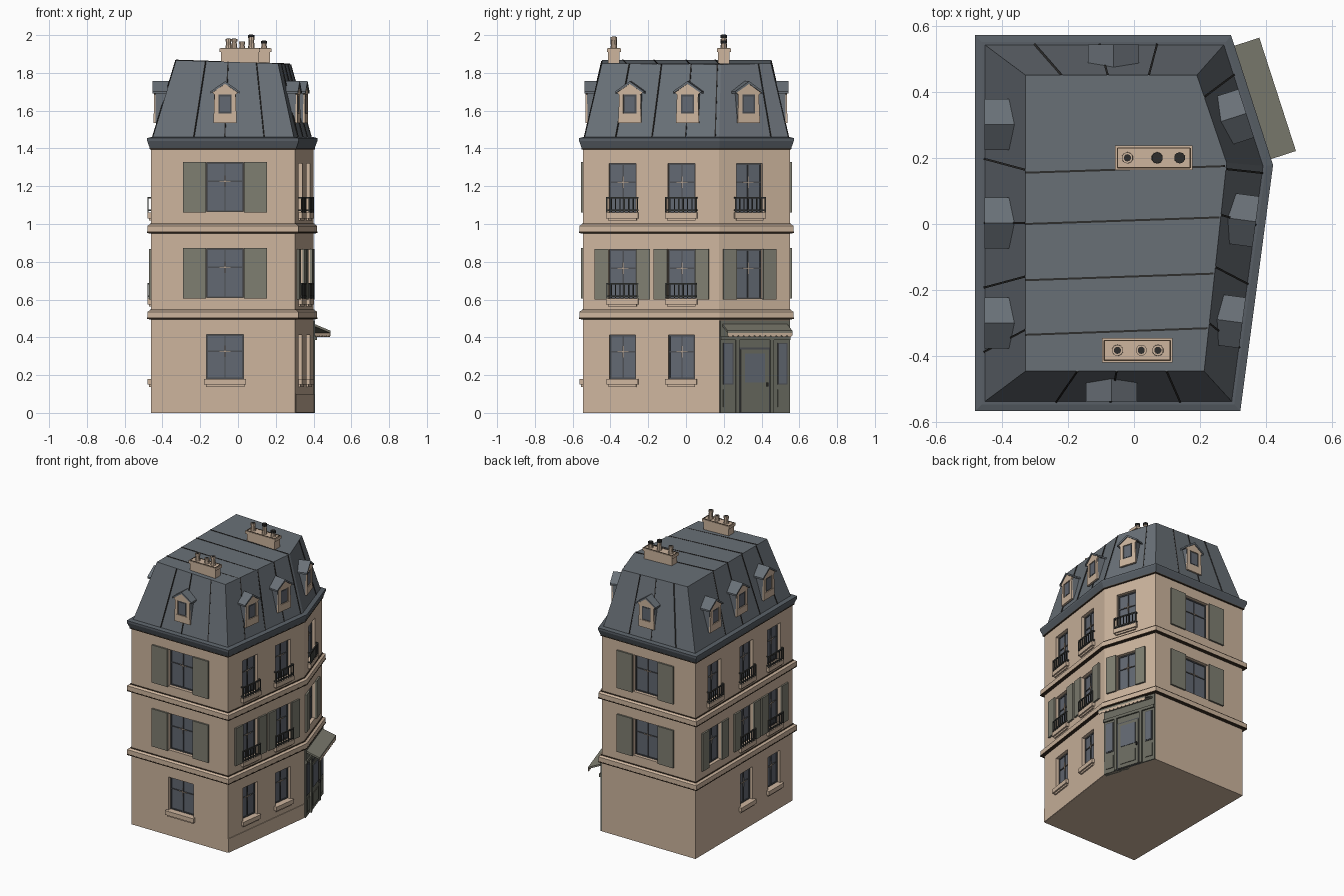
import bpy, bmesh, math
from mathutils import Vector, Matrix

if "Cube" in bpy.data.objects:
    bpy.data.objects.remove(bpy.data.objects["Cube"])

def srgb(r, g, b):
    f = lambda c: (c / 255 / 12.92) if c < 10 else ((c / 255 + 0.055) / 1.055) ** 2.4
    return (f(r), f(g), f(b), 1)

MATS = {}
for n, c in {"stone": (205, 181, 158), "slate": (105, 112, 119), "eave_slate": (88, 95, 102),
             "glass": (98, 104, 114), "shutter_green": (127, 126, 113), "shop_green": (106, 107, 96),
             "iron": (46, 45, 44), "rail_grey": (64, 65, 62), "frame_grey": (76, 79, 83),
             "dark_brown": (62, 50, 38)}.items():
    MATS[n] = bpy.data.materials.new(n)
    MATS[n].diffuse_color = srgb(*c)

# every part collects its pieces in one bmesh
PARTS = {}
def part(name, mat):
    return PARTS.setdefault(name, (bmesh.new(), mat))[0]

def box(bm, M, x0, x1, y0, y1, z0, z1):
    T = Matrix.Translation(((x0 + x1) / 2, (y0 + y1) / 2, (z0 + z1) / 2))
    S = Matrix.Diagonal((x1 - x0, y1 - y0, z1 - z0, 1))
    bmesh.ops.create_cube(bm, size=1, matrix=M @ T @ S)

def loft(bm, rings):
    vs = [[bm.verts.new(p) for p in r] for r in rings]
    n = len(vs[0])
    for a, b in zip(vs, vs[1:]):
        for i in range(n):
            bm.faces.new((a[i], a[(i + 1) % n], b[(i + 1) % n], b[i]))
    bm.faces.new(vs[0][::-1])
    bm.faces.new(vs[-1])

def prism(bm, M, profile, y0, y1):
    """Extrude an x-z profile along local y."""
    loft(bm, [[M @ Vector((x, y, z)) for x, z in profile] for y in (y0, y1)])

def bar(bm, p, q, w):
    d = Vector(q) - Vector(p)
    M = Matrix.Translation((Vector(p) + Vector(q)) / 2) @ d.to_track_quat('Z', 'Y').to_matrix().to_4x4()
    box(bm, M, -w / 2, w / 2, -w / 2, w / 2, -d.length / 2, d.length / 2)

# footprint, counter-clockwise: front, right, corner, back, left walls
FOOT = [Vector(p) for p in ((-.46, -.545), (.303, -.545), (.399, .176), (.278, .55), (-.46, .55))]
FRONT, RIGHT, CORNER, BACK, LEFT = range(5)

def grown(d, z):
    out = []
    for i, p in enumerate(FOOT):
        a, b = (p - FOOT[i - 1]).normalized(), (FOOT[(i + 1) % 5] - p).normalized()
        na, nb = Vector((a.y, -a.x)), Vector((b.y, -b.x))
        m = (na + nb).normalized()
        out.append((p + m * d / m.dot(na)).to_3d() + Vector((0, 0, z)))
    return out

def frame(wall, t):
    """Matrix on a wall: x along it, y inward, z up."""
    a, b = FOOT[wall], FOOT[(wall + 1) % 5]
    p, u = a.lerp(b, t), (b - a).normalized()
    return Matrix(((u.x, -u.y, 0, p.x), (u.y, u.x, 0, p.y), (0, 0, 1, 0), (0, 0, 0, 1)))

# walls, plinth, string courses with dark undersides, eaves
loft(part("walls", "stone"), [grown(0, 0), grown(0, 1.42)])
box(part("plinth", "stone"), frame(RIGHT, .5), -.363, .363, -.004, .01, .001, .1)
for z in (.5, .955):
    loft(part("string_courses", "stone"),
         [grown(.008, z), grown(.02, z + .004), grown(.02, z + .035), grown(.004, z + .045)])
    loft(part("course_undersides", "dark_brown"), [grown(.004, z - .005), grown(.021, z - .003), grown(.021, z + .004)])
    loft(part("course_tops", "dark_brown"), [grown(.006, z + .043), grown(.006, z + .048)])
loft(part("eaves", "eave_slate"), [grown(.006, 1.40), grown(.01, 1.41), grown(.021, 1.44), grown(.021, 1.455), grown(.0, 1.46)])
loft(part("eaves_underside", "dark_brown"), [grown(.002, 1.394), grown(.008, 1.396), grown(.008, 1.402)])

def window(wall, t, z0, z1, hw, shutter=0, balcony=False, sill=False):
    M = frame(wall, t)
    box(part("cutter", "stone"), M, -hw, hw, -.05, .035, z0, z1)
    box(part("window_glass", "glass"), M, -hw, hw, .028, .04, z0, z1)
    fr, w, zm = part("window_frames", "frame_grey"), .007, z0 + (z1 - z0) * .62
    for x in (-hw + w / 2, 0, hw - w / 2):
        box(fr, M, x - w / 2, x + w / 2, .022, .03, z0, z1)
    for z in (z0 + w / 2, zm, z1 - w / 2):
        box(fr, M, -hw, hw, .023, .03, z - w / 2, z + w / 2)
    # pale fittings where the glazing bars cross
    box(part("bar_crossings", "stone"), M, -.03, .03, .02, .024, zm - .002, zm + .002)
    box(part("bar_crossings", "stone"), M, -.002, .002, .02, .024, zm - .03, zm + .03)
    if shutter:
        for s in (-1, 1):
            a, b = sorted((s * (hw + .002), s * shutter))
            box(part("shutters", "shutter_green"), M, a, b, -.012, .002, z0 - .005, z1 + .003)
    if sill or balcony:
        e = hw + .014
        box(part("sills", "stone"), M, -e, e, -.02, .01, z0 - .03, z0)
        box(part("sills", "stone"), M, -e + .01, e - .01, -.01, .01, z0 - .042, z0 - .03)
    if balcony:
        r, e, d, zt = part("balcony_rails", "rail_grey"), hw + .01, -.016, z0 + .078
        for z in (z0 + .012, zt):
            box(r, M, -e, e, d - .004, d + .004, z - .004, z + .004)
            for s in (-e, e):
                box(r, M, s - .004, s + .004, d, 0, z - .004, z + .004)
        for i in range(8):
            x = -e + 2 * e * i / 7
            box(r, M, x - .003, x + .003, d - .003, d + .003, z0, zt)

# gable-end windows
for wall, t in ((FRONT, .513), (BACK, .469)):
    window(wall, t, 1.065, 1.325, .098, .222)
    window(wall, t, .61, .87, .098, .222)
window(FRONT, .513, .18, .415, .098, sill=True)
# long-side windows
for wall, t, end in ((RIGHT, .29, 0), (RIGHT, .722, 0), (CORNER, .427, 1),
                     (LEFT, .808, 0), (LEFT, .525, 0), (LEFT, .196, 1)):
    window(wall, t, 1.06, 1.32, .072, balcony=True)
    window(wall, t, .605, .865, .072, .147, balcony=not end)
    if not end:
        window(wall, t, .18, .412, .07, sill=True)

# shopfront on the corner wall
M = frame(CORNER, .5)
sh, gl = part("shopfront", "shop_green"), part("shop_glass", "glass")
box(sh, M, -.194, .194, -.01, .02, 0, .49)
box(sh, M, -.194, .194, -.02, 0, .385, .405)
for x0, x1 in ((-.178, -.122), (.125, .178)):
    box(part("shop_frames", "frame_grey"), M, x0, x1, -.014, 0, .15, .37)
    box(gl, M, x0 + .006, x1 - .006, -.017, 0, .156, .364)
    box(part("shop_panels", "shop_green"), M, x0, x1, -.015, 0, .03, .125)
for x in (-.1, .092):
    box(sh, M, x - .01, x + .01, -.022, 0, 0, .385)
box(part("door_frame", "frame_grey"), M, -.09, .082, -.013, 0, 0, .345)
box(part("door", "shop_green"), M, -.082, .074, -.018, 0, .004, .335)
box(gl, M, -.06, .052, -.021, 0, .16, .315)
box(part("door_panel", "shop_green"), M, -.06, .052, -.022, 0, .03, .12)
box(part("door_handle", "iron"), M, .06, .068, -.03, 0, .14, .16)

# awning with scalloped valance
OUT = -.1
side = lambda x: [M @ Vector((x, y, z)) for y, z in ((0, .462), (0, .475), (OUT, .435), (OUT, .422))]
loft(part("awning", "shutter_green"), [side(-.182), side(.178)])
for i in range(12):
    w = .36 / 12
    x = -.182 + i * w
    prism(part("awning_valance", "stone"), M,
          [(x, .424), (x, .411), (x + w * .25, .402), (x + w * .75, .402), (x + w, .411), (x + w, .424)], OUT, OUT + .004)

# mansard roof with standing seams
base = grown(-.006, 1.45)
top = [Vector(p) for p in ((-.328, -.445, 1.867), (.212, -.445, 1.85), (.28, .185, 1.845),
                           (.19, .45, 1.85), (-.328, .45, 1.867))]
loft(part("mansard_roof", "slate"), [base, top])
seams = part("roof_seams", "iron")
for i, ts in ((FRONT, (.29, .51, .79)), (RIGHT, (.23, .5, .75, .97)), (CORNER, (.75,)),
              (BACK, (.28, .52, .79)), (LEFT, (.32, .5, .68, .86))):
    for t in ts:
        j = (i + 1) % 5
        bar(seams, base[i].lerp(base[j], t), top[i].lerp(top[j], t), .006)
for y, xr in ((-.325, .222), (-.16, .24), (.01, .258), (.165, .275)):
    bar(seams, (-.328, y - .01, 1.867), (xr, y + .01, 1.847), .006)

# dormers
for wall, t in ((FRONT, .513), (BACK, .46), (RIGHT, .34), (RIGHT, .764), (CORNER, .43),
                (LEFT, .228), (LEFT, .5), (LEFT, .776)):
    M = frame(wall, t) @ Matrix.Translation((0, .012, 0))
    prism(part("dormer_bodies", "slate"), M, [(-.058, 1.535), (.058, 1.535), (.058, 1.70), (0, 1.74), (-.058, 1.70)], .01, .1)
    f = part("dormer_fronts", "stone")
    for s in (-1, 1):
        prism(f, M, [(s * .035, 1.58), (s * .06, 1.58), (s * .056, 1.69), (s * .035, 1.69)][::s], .002, .012)
        prism(part("dormer_roofs", "slate"), M,
              [(0, 1.742), (s * .077, 1.69), (s * .077, 1.702), (0, 1.756)][::s], -.004, .1)
    prism(f, M, [(-.062, 1.535), (.062, 1.535), (.06, 1.585), (-.06, 1.585)], .001, .012)
    prism(f, M, [(-.057, 1.685), (.057, 1.685), (.068, 1.695), (0, 1.742), (-.068, 1.695)], .002, .012)
    box(part("dormer_frames", "frame_grey"), M, -.035, .035, .007, .016, 1.585, 1.685)
    box(part("dormer_glass", "glass"), M, -.026, .026, .005, .016, 1.595, 1.675)

# chimneys with dark rims, pots with dark mouths
I = Matrix.Identity(4)
def cone(bm, x, y, r1, r2, z0, z1):
    bmesh.ops.create_cone(bm, cap_ends=True, segments=10, radius1=r1, radius2=r2, depth=z1 - z0,
                          matrix=Matrix.Translation((x, y, (z0 + z1) / 2)))
for x0, x1, y, pots in ((-.05, .17, .2, ((-.02, 1.965), (.07, 1.985), (.138, 1.955))),
                        (-.09, .11, -.382, ((-.05, 1.965), (.022, 1.95), (.072, 1.975)))):
    box(part("chimneys", "stone"), I, x0, x1, y - .03, y + .03, 1.83, 1.91)
    box(part("chimneys", "stone"), I, x0 - .007, x1 + .007, y - .037, y + .037, 1.91, 1.93)
    for s in (-1, 1):
        box(part("chimney_rims", "dark_brown"), I, x0, x1, y + s * .03 - .002, y + s * .03 + .002, 1.925, 1.932)
        xe = x0 if s < 0 else x1
        box(part("chimney_rims", "dark_brown"), I, xe - .002, xe + .002, y - .03, y + .03, 1.925, 1.932)
    for x, z in pots:
        dark = x in (.07, .138)
        cone(part("chimney_pots", "stone"), x, y, .018, .013, 1.925, z)
        cone(part("dark_pot_caps", "iron") if dark else part("pot_caps", "stone"), x, y, .017, .017, z, z + .015)
        cone(part("pot_mouths", "iron"), x, y, .011, .011, z + .01, z + .017)

# turn the collected parts into objects
OBJ = {}
for name, (bm, mat) in PARTS.items():
    bmesh.ops.recalc_face_normals(bm, faces=bm.faces)
    me = bpy.data.meshes.new(name)
    bm.to_mesh(me)
    bm.free()
    me.materials.append(MATS[mat])
    OBJ[name] = bpy.data.objects.new(name, me)
    bpy.context.collection.objects.link(OBJ[name])

# cut the window openings
mod = OBJ["walls"].modifiers.new("openings", 'BOOLEAN')
mod.object, mod.operation, mod.solver = OBJ["cutter"], 'DIFFERENCE', 'EXACT'
bpy.context.view_layer.objects.active = OBJ["walls"]
bpy.ops.object.modifier_apply(modifier="openings")
bpy.data.objects.remove(OBJ["cutter"])

for m in bpy.data.materials:
    if m.users and not m.is_grease_pencil:
        m.use_nodes = True
        m.node_tree.nodes["Principled BSDF"].inputs["Base Color"].default_value = m.diffuse_color
